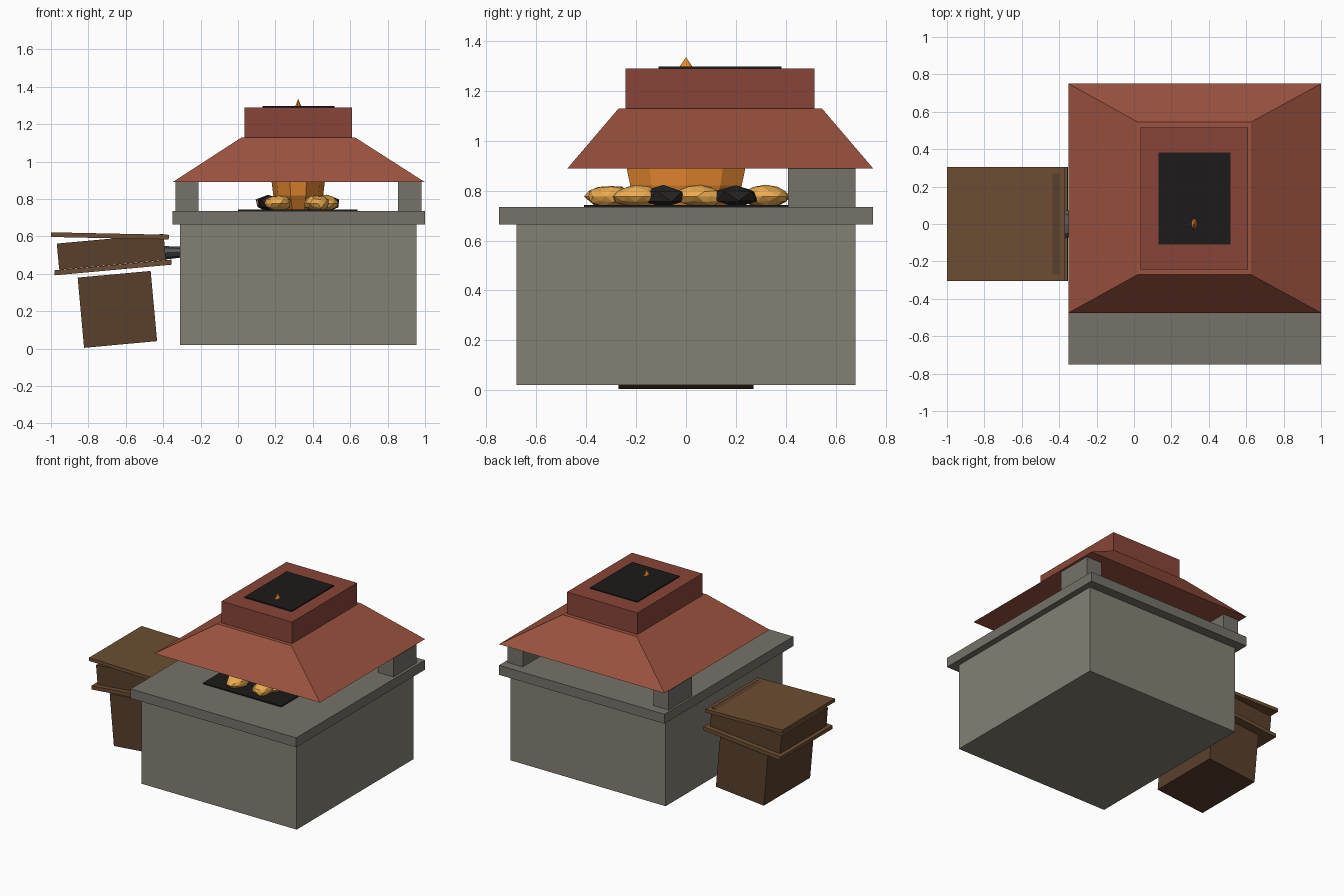
import bpy, bmesh, math, random
from mathutils import Vector, Matrix

if "Cube" in bpy.data.objects:
    bpy.data.objects.remove(bpy.data.objects["Cube"])

random.seed(4)

def mat(name, r, g, b):
    m = bpy.data.materials.new(name)
    m.diffuse_color = (r, g, b, 1)
    m.use_nodes = True
    m.node_tree.nodes["Principled BSDF"].inputs["Base Color"].default_value = m.diffuse_color
    return m

STONE = mat("stone", 0.23, 0.22, 0.175)
SLAB = mat("slab_stone", 0.18, 0.17, 0.145)
BRICK = mat("brick", 0.33, 0.085, 0.05)
CHIM = mat("chimney_brick", 0.25, 0.06, 0.04)
SOOT = mat("soot", 0.012, 0.01, 0.01)
COAL = mat("coal", 0.02, 0.018, 0.017)
EMBER = mat("ember", 0.85, 0.42, 0.08)
FLAME = mat("flame", 0.8, 0.25, 0.03)
WOOD = mat("wood", 0.15, 0.075, 0.032)
LEATHER = mat("leather", 0.1, 0.05, 0.025)
IRON = mat("iron", 0.1, 0.1, 0.105)

def finish(name, bm, material):
    bmesh.ops.recalc_face_normals(bm, faces=bm.faces)
    me = bpy.data.meshes.new(name)
    bm.to_mesh(me)
    bm.free()
    ob = bpy.data.objects.new(name, me)
    ob.data.materials.append(material)
    bpy.context.collection.objects.link(ob)
    return ob

def box(name, lo, hi, material):
    """Axis-aligned box between two corners."""
    bm = bmesh.new()
    bmesh.ops.create_cube(bm, size=1)
    for v in bm.verts:
        v.co = Vector([lo[i] + (v.co[i] + 0.5) * (hi[i] - lo[i]) for i in range(3)])
    return finish(name, bm, material)

def tilted_box(name, centre, size, degrees, material):
    """Box tilted in the xz plane; positive lifts its +x end."""
    half = [s / 2 for s in size]
    ob = box(name, [-h for h in half], half, material)
    ob.location = centre
    ob.rotation_euler.y = -math.radians(degrees)
    return ob

def stack(name, sections, material):
    """Closed skin through rings of equal point count."""
    bm = bmesh.new()
    rings = [[bm.verts.new(p) for p in s] for s in sections]
    n = len(rings[0])
    for a, b in zip(rings, rings[1:]):
        for i in range(n):
            j = (i + 1) % n
            bm.faces.new((a[i], a[j], b[j], b[i]))
    bm.faces.new(rings[0])
    bm.faces.new(rings[-1])
    return finish(name, bm, material)

def rect(x0, x1, y0, y1, z):
    return [(x0, y0, z), (x1, y0, z), (x1, y1, z), (x0, y1, z)]

# Stone hearth
box("hearth_base", (-0.31, -0.68, 0.02), (0.955, 0.68, 0.67), STONE)
box("hearth_slab", (-0.35, -0.75, 0.665), (1.0, 0.75, 0.735), SLAB)
box("fire_bed", (0.0, -0.41, 0.73), (0.64, 0.41, 0.743), SOOT)

# Rear posts carrying the hood
for side, x in (("left", -0.335), ("right", 0.855)):
    box(side + "_post", (x, 0.41, 0.735), (x + 0.125, 0.68, 0.892), SLAB)

# Hood and chimney
stack("hood", [rect(-0.35, 1.0, -0.475, 0.75, 0.89),
               rect(0.02, 0.625, -0.27, 0.545, 1.13)], BRICK)
box("chimney", (0.035, -0.242, 1.125), (0.61, 0.515, 1.29), CHIM)
box("chimney_opening", (0.13, -0.11, 1.285), (0.515, 0.382, 1.298), SOOT)

# Flame whose tip pokes out of the chimney
bm = bmesh.new()
profile = [(0.72, 0.742), (0.94, 0.82), (1.0, 0.89), (0.72, 1.02), (0.11, 1.297)]
rings = [[bm.verts.new((0.322 + 0.142 * r * math.cos(i * math.tau / 10),
                        0.25 * r * math.sin(i * math.tau / 10), z))
          for i in range(10)] for r, z in profile]
tip = bm.verts.new((0.322, 0, 1.335))
bm.faces.new(rings[0])
for i in range(10):
    j = (i + 1) % 10
    for a, b in zip(rings, rings[1:]):
        bm.faces.new((a[i], a[j], b[j], b[i]))
    bm.faces.new((rings[-1][i], rings[-1][j], tip))
finish("flame", bm, FLAME)

# Ring of coals, some glowing: x, y, glowing
coals = [(0.215, -0.31, 1), (0.42, -0.3, 1), (0.47, -0.2, 1), (0.165, -0.1, 0),
         (0.475, -0.09, 0), (0.17, 0.06, 1), (0.45, 0.06, 1), (0.48, 0.2, 0),
         (0.16, 0.2, 0), (0.42, 0.32, 1), (0.23, 0.32, 1), (0.32, 0.0, 1)]
for k, (x, y, glow) in enumerate(coals):
    bm = bmesh.new()
    bmesh.ops.create_icosphere(bm, subdivisions=2 if glow else 1, radius=1)
    turn = Matrix.Rotation(random.uniform(0, 6), 3, "Z")
    for v in bm.verts:
        p = turn @ v.co * random.uniform(0.88, 1.06)
        v.co = (x + p.x * 0.072, y + p.y * 0.1, 0.777 + p.z * 0.045)
    finish(("ember_%d" if glow else "coal_%d") % k, bm, EMBER if glow else COAL)

# Bellows
tilted_box("bellows_stand", (-0.645, 0, 0.21), (0.392, 0.54, 0.377), 5.2, LEATHER)
tilted_box("bellows_lower_board", (-0.668, 0, 0.434), (0.628, 0.61, 0.027), 5.2, WOOD)
tilted_box("bellows_bag", (-0.677, 0, 0.518), (0.573, 0.54, 0.14), 5.2, LEATHER)
tilted_box("bellows_top_board", (-0.685, 0, 0.603), (0.63, 0.61, 0.025), -1.2, WOOD)

# Tapered nozzle into the hearth
def hexagon(x, ry, rz, z):
    return [(x, ry * math.cos(i * math.tau / 8), z + rz * math.sin(i * math.tau / 8))
            for i in range(8)]
stack("bellows_nozzle", [hexagon(-0.4, 0.08, 0.037, 0.512),
                         hexagon(-0.25, 0.055, 0.024, 0.518)], IRON)
